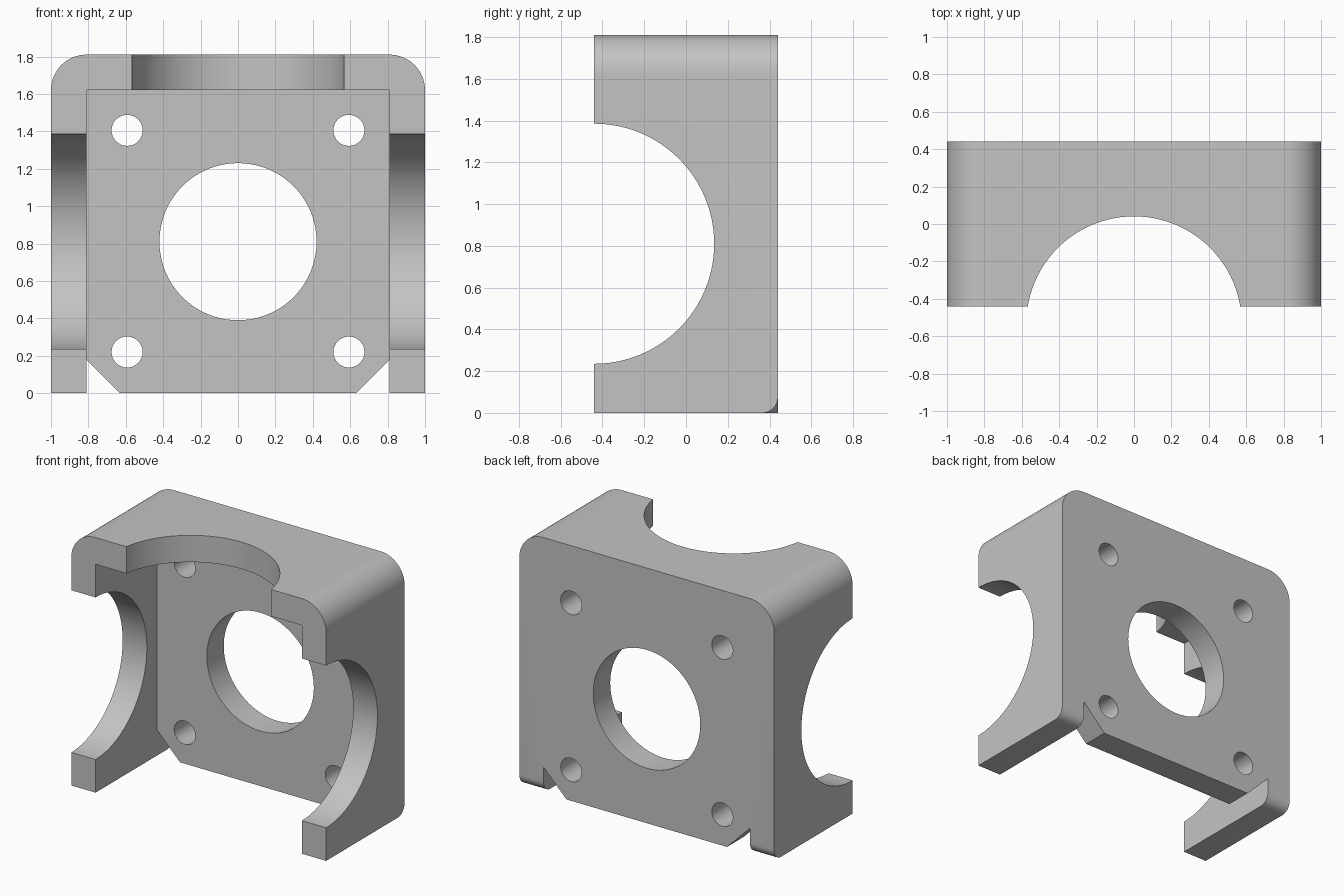
import bpy, bmesh
from math import sin, cos, pi, radians

cube = bpy.data.objects.get("Cube")
if cube:
    bpy.data.objects.remove(cube, do_unlink=True)

W, D, H = 1.0, 0.44, 1.81       # half width, half depth, height
T = 0.19                        # wall thickness
MID = 0.81                      # height of the bore axis

grey = bpy.data.materials.new("light grey")
grey.use_nodes = True
colour = (0.55, 0.55, 0.55, 1)
grey.diffuse_color = colour
grey.node_tree.nodes["Principled BSDF"].inputs["Base Color"].default_value = colour


def arc(cx, cy, r, start, end, n):
    """Points along an arc, angles in degrees."""
    angles = [radians(start + (end - start) * i / n) for i in range(n + 1)]
    return [(cx + r * cos(a), cy + r * sin(a)) for a in angles]


def circle(cx, cy, r, n):
    return arc(cx, cy, r, 0, 360, n)[:-1]


def prism(name, profile, axis, a, b):
    """Extrude a 2D profile along an axis from a to b."""
    place = {"X": lambda p, t: (t, p[0], p[1]),
             "Y": lambda p, t: (p[0], t, p[1]),
             "Z": lambda p, t: (p[0], p[1], t)}[axis]
    bm = bmesh.new()
    lo = [bm.verts.new(place(p, a)) for p in profile]
    hi = [bm.verts.new(place(p, b)) for p in profile]
    bm.faces.new(lo)
    bm.faces.new(hi)
    n = len(profile)
    for i in range(n):
        j = (i + 1) % n
        bm.faces.new((lo[i], lo[j], hi[j], hi[i]))
    bmesh.ops.recalc_face_normals(bm, faces=bm.faces)
    mesh = bpy.data.meshes.new(name)
    bm.to_mesh(mesh)
    bm.free()
    mesh.materials.append(grey)
    obj = bpy.data.objects.new(name, mesh)
    bpy.context.collection.objects.link(obj)
    return obj


# Outer block with two rounded top corners
R = 0.19
outline = [(-W, 0), (W, 0)]
outline += arc(W - R, H - R, R, 0, 90, 16)
outline += arc(-W + R, H - R, R, 90, 180, 16)
bracket = prism("motor_bracket", outline, "Y", -D, D)

# Inner cavity, open to the front and below
IN = W - T
cutters = [prism("cavity_cutter",
                 [(-IN, -0.1), (IN, -0.1), (IN, H - T), (-IN, H - T)],
                 "Y", -D - 0.1, D - T)]

# Round openings in the side walls, the top and the back plate
cutters.append(prism("side_cutter", circle(-D, MID, 0.575, 96), "X", -1.2, 1.2))
cutters.append(prism("top_cutter", circle(0, -0.535, 0.576, 96), "Z", 1.5, 2))
cutters.append(prism("bore_cutter", circle(0, MID, 0.42, 80), "Y", 0, 0.6))

for s in (-1, 1):
    # Screw holes
    for z in (0.22, 1.405):
        cutters.append(prism("screw_cutter", circle(s * 0.593, z, 0.083, 32), "Y", 0, 0.6))
    # Slanted notch beside each leg
    cutters.append(prism("notch_cutter",
                         [(s * IN, 0.18), (s * 0.53, -0.1), (s * IN, -0.1)],
                         "Y", 0, 0.6))
    # Rounded lower back edge of each leg
    r = 0.075
    edge = arc(D - r, r, r, -90, 0, 10) + [(D + 0.1, r), (D + 0.1, -0.1), (D - r, -0.1)]
    cutters.append(prism("leg_edge_cutter", edge, "X", s * (IN - 0.01), s * 1.1))

bpy.ops.object.select_all(action="DESELECT")
bpy.context.view_layer.objects.active = bracket
bracket.select_set(True)
for cutter in cutters:
    cutter.hide_render = True
    mod = bracket.modifiers.new("cut", "BOOLEAN")
    mod.operation = "DIFFERENCE"
    mod.solver = "EXACT"
    mod.object = cutter
    bpy.ops.object.modifier_apply(modifier=mod.name)
    bpy.data.objects.remove(cutter, do_unlink=True)

bpy.ops.object.shade_smooth_by_angle(angle=radians(30))
